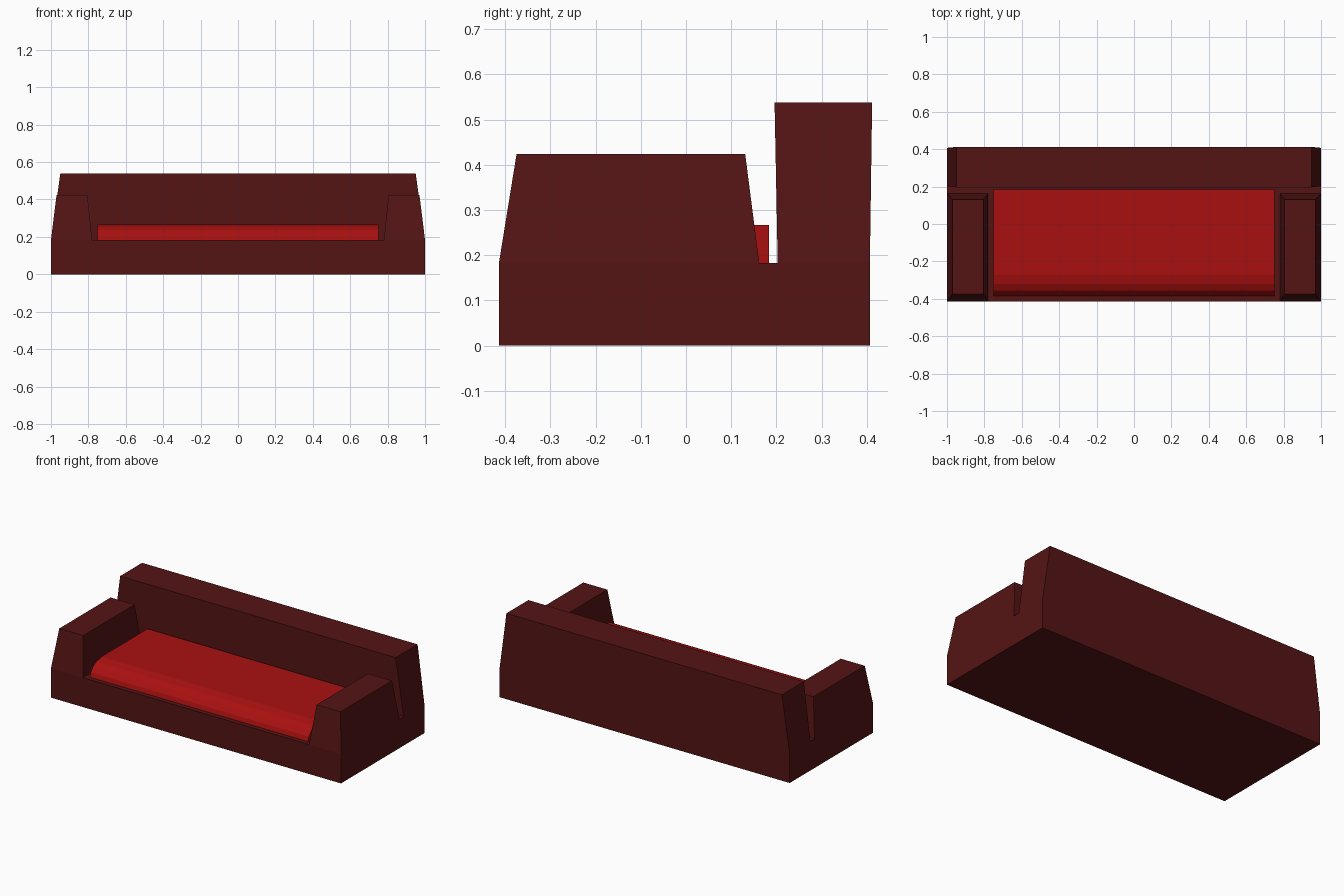
import bpy, bmesh

if "Cube" in bpy.data.objects:
    bpy.data.objects.remove(bpy.data.objects["Cube"])


def make_object(name, bm, color):
    bmesh.ops.recalc_face_normals(bm, faces=bm.faces)
    mesh = bpy.data.meshes.new(name)
    bm.to_mesh(mesh)
    bm.free()
    mat = bpy.data.materials.new(name + "_material")
    mat.diffuse_color = color
    mat.use_nodes = True
    mat.node_tree.nodes["Principled BSDF"].inputs["Base Color"].default_value = mat.diffuse_color
    mesh.materials.append(mat)
    obj = bpy.data.objects.new(name, mesh)
    bpy.context.collection.objects.link(obj)
    return obj


def raise_block(bm, faces, x_range, y_range, z):
    """Extrude faces upward and fit their top outline to a new rectangle."""
    xs = [v.co.x for f in faces for v in f.verts]
    ys = [v.co.y for f in faces for v in f.verts]
    x0, x1, y0, y1 = min(xs), max(xs), min(ys), max(ys)
    geom = bmesh.ops.extrude_face_region(bm, geom=faces)["geom"]
    bmesh.ops.delete(bm, geom=faces, context="FACES_ONLY")
    for v in (g for g in geom if isinstance(g, bmesh.types.BMVert)):
        tx, ty = (v.co.x - x0) / (x1 - x0), (v.co.y - y0) / (y1 - y0)
        v.co = (x_range[0] + tx * (x_range[1] - x_range[0]),
                y_range[0] + ty * (y_range[1] - y_range[0]), z)


# Sofa frame: seat deck grid, with arms and backrest raised out of it
DECK = 0.183
XS = [-1.0, -0.78, 0.78, 1.0]
YS = [-0.414, 0.162, 0.203, 0.407]
bm = bmesh.new()
grid = [[bm.verts.new((x, y, DECK)) for y in YS] for x in XS]
cell = {(i, j): bm.faces.new((grid[i][j], grid[i + 1][j],
                              grid[i + 1][j + 1], grid[i][j + 1]))
        for i in range(3) for j in range(3)}

# Plinth sides and underside
rim = [e for e in bm.edges if e.is_boundary]
lower = bmesh.ops.extrude_edge_only(bm, edges=rim)["geom"]
for v in (g for g in lower if isinstance(g, bmesh.types.BMVert)):
    v.co.z = 0
bmesh.ops.contextual_create(bm, geom=[g for g in lower if isinstance(g, bmesh.types.BMEdge)])

# Tapered arms and backrest
raise_block(bm, [cell[0, 0]], (-0.97, -0.805), (-0.375, 0.131), 0.424)
raise_block(bm, [cell[2, 0]], (0.805, 0.97), (-0.375, 0.131), 0.424)
raise_block(bm, [cell[i, 2] for i in range(3)], (-0.95, 0.95), (0.196, 0.412), 0.538)
make_object("sofa_frame", bm, (0.09, 0.007, 0.007, 1))

# Seat cushion: side profile with a rounded front, extruded across
profile = [(0.184, DECK), (-0.385, DECK), (-0.377, 0.21), (-0.355, 0.237),
           (-0.32, 0.256), (-0.27, 0.267), (0.184, 0.267)]
bm = bmesh.new()
side = bm.faces.new([bm.verts.new((-0.752, y, z)) for y, z in profile])
out = bmesh.ops.extrude_face_region(bm, geom=[side])["geom"]
bmesh.ops.translate(bm, vec=(1.504, 0, 0),
                    verts=[g for g in out if isinstance(g, bmesh.types.BMVert)])
make_object("seat_cushion", bm, (0.4, 0.005, 0.005, 1))
